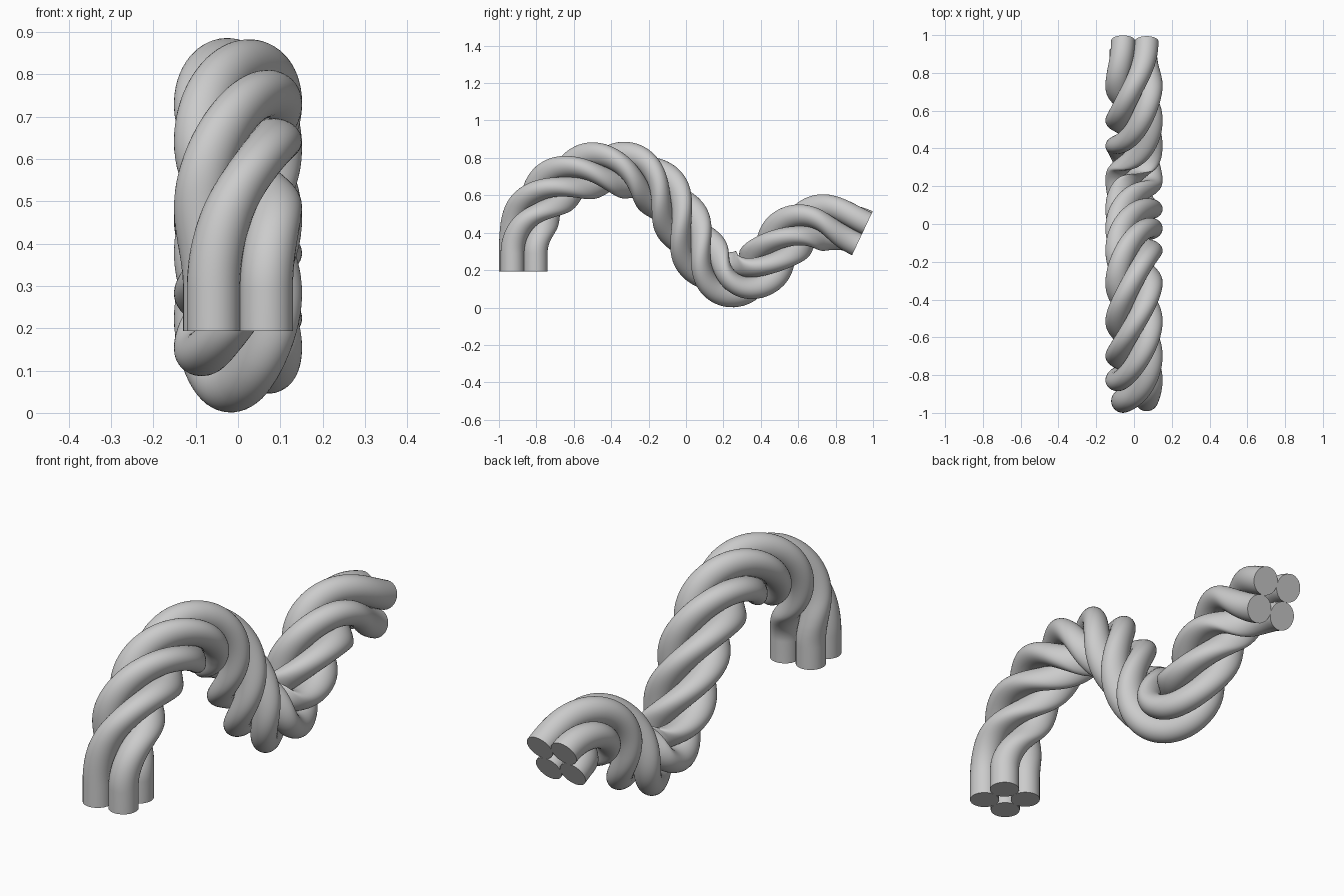
import bpy, bmesh, math
from mathutils import Vector
from mathutils.geometry import interpolate_bezier

if "Cube" in bpy.data.objects:
    bpy.data.objects.remove(bpy.data.objects["Cube"])

STRAND_R = 0.063      # radius of one strand
LAY_R = 0.0885        # distance of strand centres from the rope axis
SIDES = 28
RINGS = 200
TURNS = 2.75
START = math.radians(41)

# Rope axis in the y-z plane: bezier knots and handles
segments = [
    [(-0.870, 0.29), (-0.870, 0.55), (-0.66, 0.743), (-0.40, 0.743)],
    [(-0.40, 0.743), (0.0, 0.743), (0.0, 0.15), (0.27, 0.15)],
    [(0.27, 0.15), (0.50, 0.15), (0.493, 0.612), (0.943, 0.397)],
]
fine = []
for seg in segments:
    pts = interpolate_bezier(*[Vector((0, y, z)) for y, z in seg], 400)
    fine += pts if not fine else pts[1:]
dist = [0.0]
for a, b in zip(fine, fine[1:]):
    dist.append(dist[-1] + (b - a).length)
length = dist[-1]


def axis_at(s):
    """Point and tangent on the axis at arc length s."""
    lo, hi = 0, len(dist) - 2
    while lo < hi:
        mid = (lo + hi + 1) // 2
        if dist[mid] <= s:
            lo = mid
        else:
            hi = mid - 1
    f = (s - dist[lo]) / (dist[lo + 1] - dist[lo])
    a, b = fine[max(lo - 2, 0)], fine[min(lo + 3, len(fine) - 1)]
    return fine[lo].lerp(fine[lo + 1], f), (b - a).normalized()


def twist_at(u, w=0.088):
    """Share of the total twist: steady, easing in and out at the ends."""
    if u > 0.5:
        return 1 - twist_at(1 - u, w)
    return (u * u / (2 * w) if u < w else u - w / 2) / (1 - w)


# Frames: a short straight tail, then the curved length
frames = [(Vector((0, -0.870, 0.193)), Vector((0, 0, 1)), 0.0)]
for i in range(RINGS + 1):
    u = i / RINGS
    p, t = axis_at(u * length)
    frames.append((p, t, twist_at(u)))


def make_strand(index):
    bm = bmesh.new()
    rings = []
    for p, t, tw in frames:
        side = Vector((1, 0, 0))
        out = Vector((0, -t.z, t.y))
        ang = START + index * math.pi / 2 - TURNS * 2 * math.pi * tw
        centre = p + LAY_R * (math.cos(ang) * side + math.sin(ang) * out)
        ring = []
        for j in range(SIDES):
            a = ang + 2 * math.pi * j / SIDES
            ring.append(bm.verts.new(
                centre + STRAND_R * (math.cos(a) * side + math.sin(a) * out)))
        rings.append(ring)
    for r0, r1 in zip(rings, rings[1:]):
        for j in range(SIDES):
            k = (j + 1) % SIDES
            bm.faces.new((r0[j], r0[k], r1[k], r1[j]))
    bm.faces.new(rings[0][::-1])
    bm.faces.new(rings[-1])
    bmesh.ops.recalc_face_normals(bm, faces=bm.faces[:])
    mesh = bpy.data.meshes.new("rope_strand")
    bm.to_mesh(mesh)
    bm.free()
    ob = bpy.data.objects.new(f"rope_strand_{index + 1}", mesh)
    bpy.context.collection.objects.link(ob)
    return ob


# Four twisted strands
for ob in [make_strand(n) for n in range(4)]:
    bpy.ops.object.select_all(action='DESELECT')
    ob.select_set(True)
    bpy.context.view_layer.objects.active = ob
    bpy.ops.object.shade_smooth_by_angle(angle=math.radians(45))
